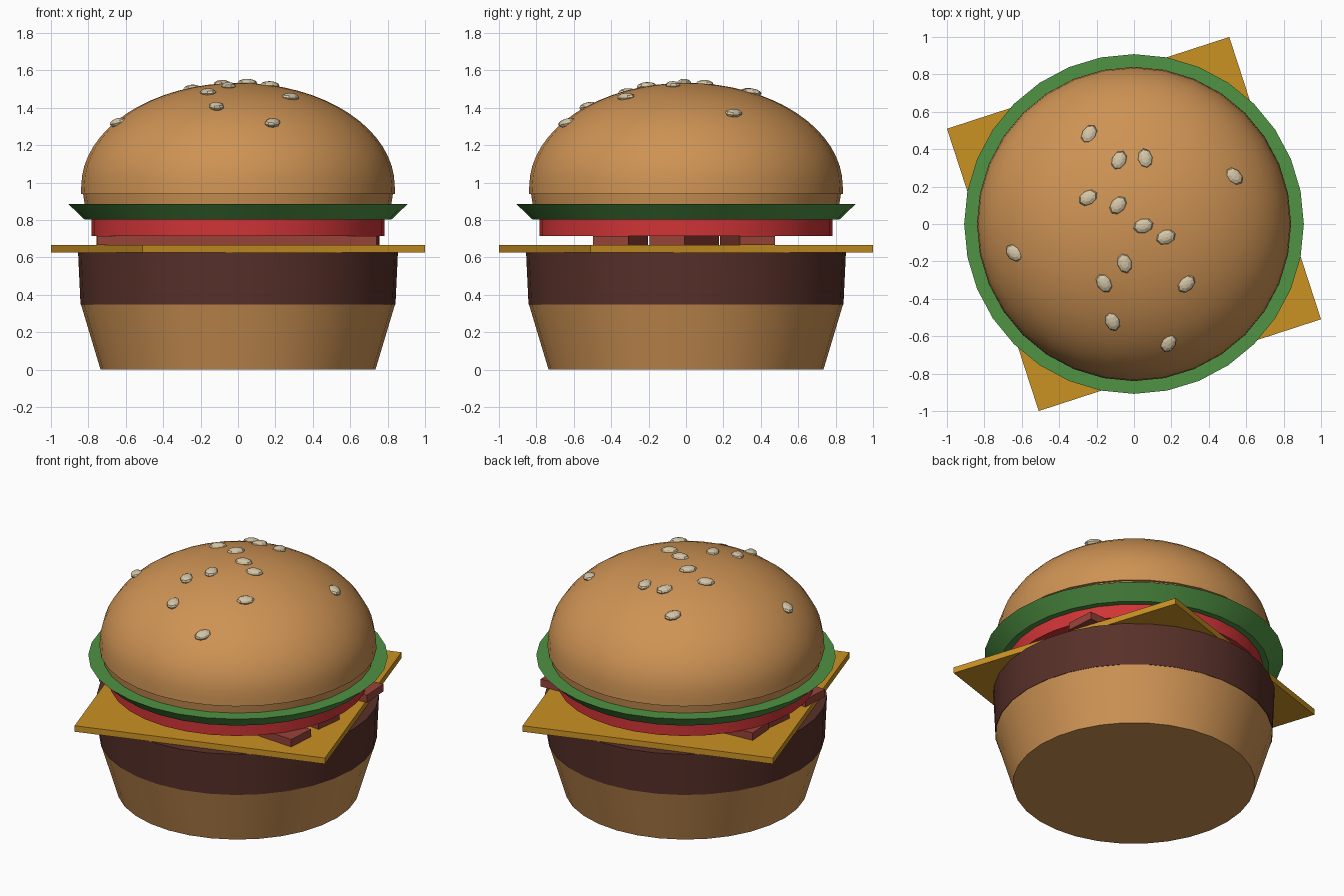
import bpy, bmesh, math
from mathutils import Vector, Matrix

cube = bpy.data.objects.get("Cube")
if cube:
    bpy.data.objects.remove(cube, do_unlink=True)


def material(name, rgb):
    """Flat colour given as 0-255 sRGB, stored as linear."""
    lin = [((c / 255 + 0.055) / 1.055) ** 2.4 for c in rgb] + [1.0]
    m = bpy.data.materials.new(name)
    m.use_nodes = True
    m.diffuse_color = lin
    m.node_tree.nodes["Principled BSDF"].inputs["Base Color"].default_value = lin
    return m


BUN = material("bun brown", (206, 147, 84))
PATTY = material("patty brown", (88, 48, 41))
CHEESE = material("cheese yellow", (203, 146, 36))
BACON = material("bacon red", (150, 67, 56))
TOMATO = material("tomato red", (208, 52, 54))
LETTUCE = material("lettuce green", (80, 147, 68))
SEED = material("seed cream", (212, 197, 166))


def finish(name, bm, mat, smooth=True):
    bmesh.ops.recalc_face_normals(bm, faces=bm.faces)
    mesh = bpy.data.meshes.new(name)
    bm.to_mesh(mesh)
    bm.free()
    mesh.materials.append(mat)
    ob = bpy.data.objects.new(name, mesh)
    bpy.context.collection.objects.link(ob)
    if smooth:
        bpy.ops.object.select_all(action='DESELECT')
        ob.select_set(True)
        bpy.context.view_layer.objects.active = ob
        bpy.ops.object.shade_smooth_by_angle(angle=math.radians(30))
    return ob


def lathe(name, profile, mat, segments=32):
    """Revolve (radius, height) points, capping open ends."""
    bm = bmesh.new()
    rings = []
    for r, z in profile:
        rings.append([bm.verts.new((r * math.cos(a), r * math.sin(a), z))
                      for a in (2 * math.pi * i / segments for i in range(segments))])
    for low, high in zip(rings, rings[1:]):
        for i in range(segments):
            j = (i + 1) % segments
            bm.faces.new((low[i], low[j], high[j], high[i]))
    bm.faces.new(rings[0][::-1])
    bm.faces.new(rings[-1])
    return finish(name, bm, mat)


def slab(name, center, size, degrees, mat):
    bm = bmesh.new()
    bmesh.ops.create_cube(bm, size=1, matrix=Matrix.Translation(center)
                          @ Matrix.Rotation(math.radians(degrees), 4, 'Z')
                          @ Matrix.Diagonal((*size, 1)))
    return finish(name, bm, mat, smooth=False)


# Round layers, bottom to top
lathe("bottom_bun", [(0.735, 0), (0.84, 0.35)], BUN)
lathe("patty", [(0.842, 0.348), (0.855, 0.626)], PATTY)
lathe("tomato_slice", [(0.782, 0.715), (0.782, 0.802)], TOMATO)
lathe("lettuce", [(0.82, 0.802), (0.908, 0.886)], LETTUCE)

# Cheese slice
slab("cheese_slice", (0, 0, 0.645), (1.587, 1.587, 0.04), 18, CHEESE)

# Bacon strips
for i, (y, turn) in enumerate([(-0.35, -4), (-0.01, -7), (0.33, 4)]):
    slab(f"bacon_strip_{i + 1}", (0, y, 0.69), (1.5, 0.19, 0.05), turn, BACON)

# Domed top bun with a small lip at its foot
RADIUS, BASE, HEIGHT = 0.838, 0.98, 0.553
dome = [(0.80, 0.88), (0.82, 0.885), (0.828, 0.938), (0.84, 0.94)]
for k in range(16):
    a = math.pi / 2 * k / 16
    dome.append((RADIUS * math.cos(a), BASE + HEIGHT * math.sin(a)))
dome.append((0.01, BASE + HEIGHT))
lathe("top_bun", dome, BUN)

# Sesame seeds: x, y, direction in degrees
seeds = [(-0.24, 0.48, 60), (-0.08, 0.34, 65), (0.06, 0.35, 100), (0.535, 0.255, 140),
         (-0.245, 0.14, 30), (-0.085, 0.10, 50), (0.05, -0.01, 15), (0.17, -0.07, 20),
         (-0.64, -0.155, 140), (-0.05, -0.21, 105), (-0.16, -0.315, 120),
         (0.28, -0.32, 45), (-0.115, -0.52, 110), (0.185, -0.635, 65)]
up = Vector((0, 0, 1))
for i, (x, y, turn) in enumerate(seeds):
    z = BASE + HEIGHT * math.sqrt(1 - (x * x + y * y) / RADIUS ** 2)
    normal = Vector((x / RADIUS ** 2, y / RADIUS ** 2, (z - BASE) / HEIGHT ** 2)).normalized()
    lean = up.lerp(normal, 0.4).normalized()
    bm = bmesh.new()
    bmesh.ops.create_uvsphere(bm, u_segments=8, v_segments=6, radius=1,
                              matrix=Matrix.Translation((x, y, z))
                              @ up.rotation_difference(lean).to_matrix().to_4x4()
                              @ Matrix.Rotation(math.radians(turn), 4, 'Z')
                              @ Matrix.Diagonal((0.055, 0.039, 0.023, 1)))
    finish(f"sesame_seed_{i + 1}", bm, SEED, smooth=False)
